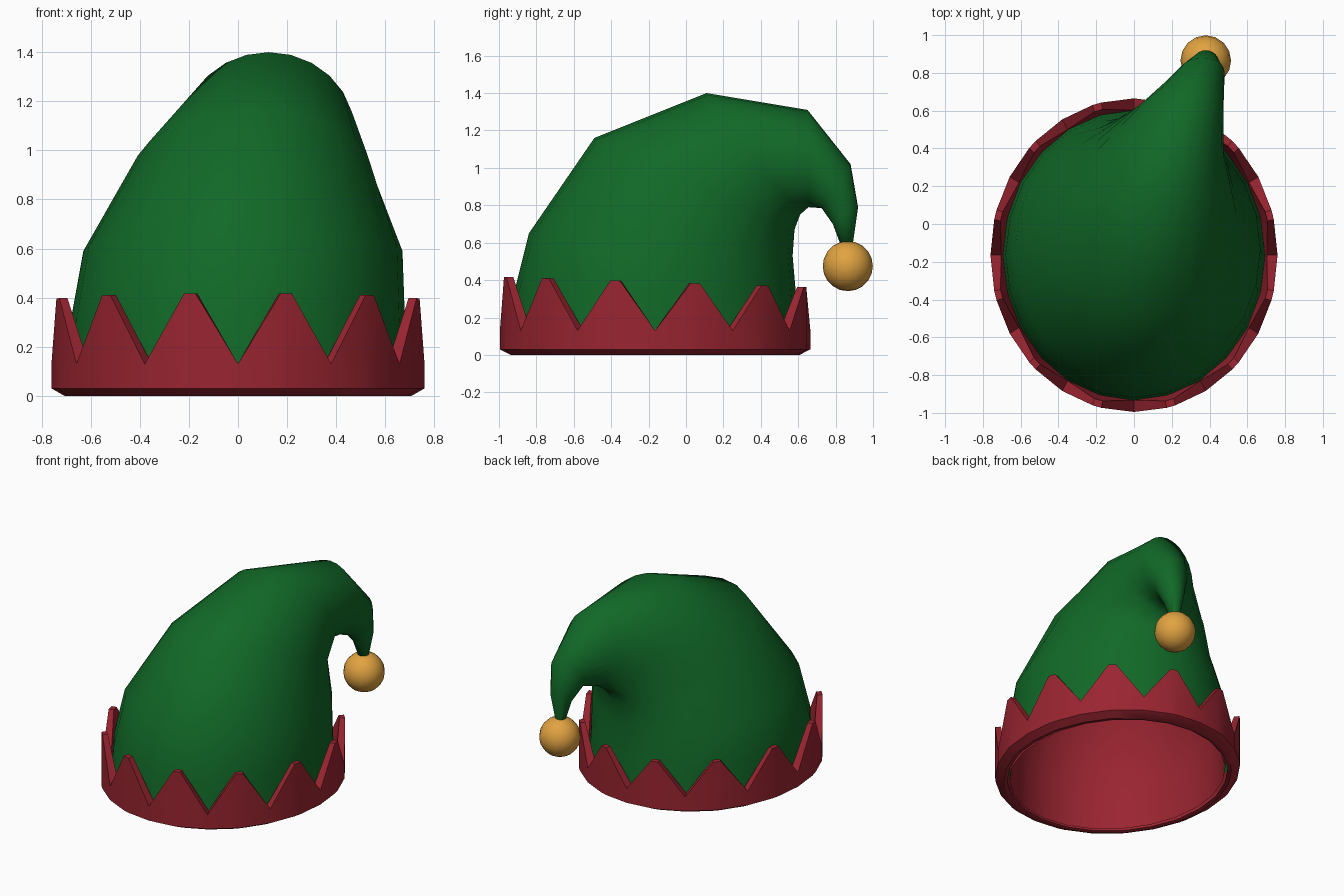
import bpy, bmesh, math
from mathutils import Vector

if "Cube" in bpy.data.objects:
    bpy.data.objects.remove(bpy.data.objects["Cube"])

def material(name, rgb):
    m = bpy.data.materials.new(name)
    m.diffuse_color = (*rgb, 1)
    m.use_nodes = True
    m.node_tree.nodes["Principled BSDF"].inputs["Base Color"].default_value = m.diffuse_color
    return m

green = material("green felt", (0.0056, 0.141, 0.021))
red = material("red felt", (0.32, 0.018, 0.03))
gold = material("gold", (0.753, 0.366, 0.053))

def loft(name, rings, mat, angle, closed=False, cap=False, flip=False):
    """Skin a list of equal-length point rings."""
    bm = bmesh.new()
    vr = [[bm.verts.new(p) for p in r] for r in rings]
    n = len(vr[0])
    pairs = list(zip(vr, vr[1:])) + ([(vr[-1], vr[0])] if closed else [])
    for a, b in pairs:
        for i in range(n):
            j = (i + 1) % n
            bm.faces.new((a[i], a[j], b[j], b[i]))
    if cap:
        bm.faces.new(vr[-1])
    bmesh.ops.recalc_face_normals(bm, faces=bm.faces)
    if flip:
        bmesh.ops.reverse_faces(bm, faces=bm.faces)
    me = bpy.data.meshes.new(name)
    bm.to_mesh(me)
    bm.free()
    me.materials.append(mat)
    ob = bpy.data.objects.new(name, me)
    bpy.context.collection.objects.link(ob)
    smooth(ob, angle)
    return ob

def smooth(ob, angle):
    bpy.ops.object.select_all(action='DESELECT')
    ob.select_set(True)
    bpy.context.view_layer.objects.active = ob
    bpy.ops.object.shade_smooth_by_angle(angle=math.radians(angle))

CY = -0.165

# Drooping body: (front y, front z, back y, back z, centre x, half width)
SECTIONS = [
    (-0.94, 0.05, 0.61, 0.05, 0.0, 0.695),
    (-0.92, 0.33, 0.59, 0.30, 0.0, 0.68),
    (-0.84, 0.65, 0.57, 0.53, 0.02, 0.65),
    (-0.49, 1.16, 0.58, 0.67, 0.06, 0.485),
    (0.11, 1.40, 0.61, 0.75, 0.125, 0.35),
    (0.65, 1.31, 0.655, 0.79, 0.265, 0.21),
    (0.88, 1.02, 0.725, 0.785, 0.36, 0.12),
    (0.92, 0.79, 0.785, 0.70, 0.38, 0.07),
    (0.89, 0.58, 0.83, 0.58, 0.38, 0.03),
]

def section_ring(s, scale=1.0, n=24):
    fy, fz, by, bz, cx, hw = s
    c = Vector((cx, (fy + by) / 2, (fz + bz) / 2))
    u = Vector((0, (fy - by) / 2, (fz - bz) / 2)) * scale
    w = Vector((hw * scale, 0, 0))
    return [c + u * math.cos(2 * math.pi * i / n) + w * math.sin(2 * math.pi * i / n)
            for i in range(n)]

loft("hat_body", [section_ring(s) for s in SECTIONS], green, 80, cap=True)

# Red lining inside the opening, following the body
lining = [(-0.93, 0.01, 0.60, 0.01, 0.0, 0.69)] + SECTIONS[1:5]
loft("lining", [section_ring(s, 0.965) for s in lining], red, 80, cap=True, flip=True)

# Zigzag band: twelve points with narrow blunt tips
angles = []
for k in range(12):
    angles += [(30 * k, False), (30 * k + 13.2, True), (30 * k + 16.8, True)]

def band_ring(scale, height=None, tip_scale=None):
    pts = []
    for deg, tip in angles:
        a = math.radians(deg)
        s = tip_scale if tip and tip_scale else scale
        z = height
        if z is None:
            z = 0.39 + 0.028 * math.cos(a) if tip else 0.13
        pts.append((0.76 * s * math.sin(a), CY - 0.83 * s * math.cos(a), z))
    return pts

loft("zigzag_band", [band_ring(1.0), band_ring(1.0, 0.03), band_ring(0.93, 0.0),
                     band_ring(0.90, 0.005), band_ring(0.905, 0.04),
                     band_ring(0.925, None, 0.955)], red, 40, closed=True)

# Bell hanging from the tip
bpy.ops.mesh.primitive_uv_sphere_add(segments=16, ring_count=10, radius=0.134,
                                     location=(0.38, 0.865, 0.475))
bell = bpy.context.object
bell.name = "bell"
bell.data.materials.append(gold)
smooth(bell, 80)
